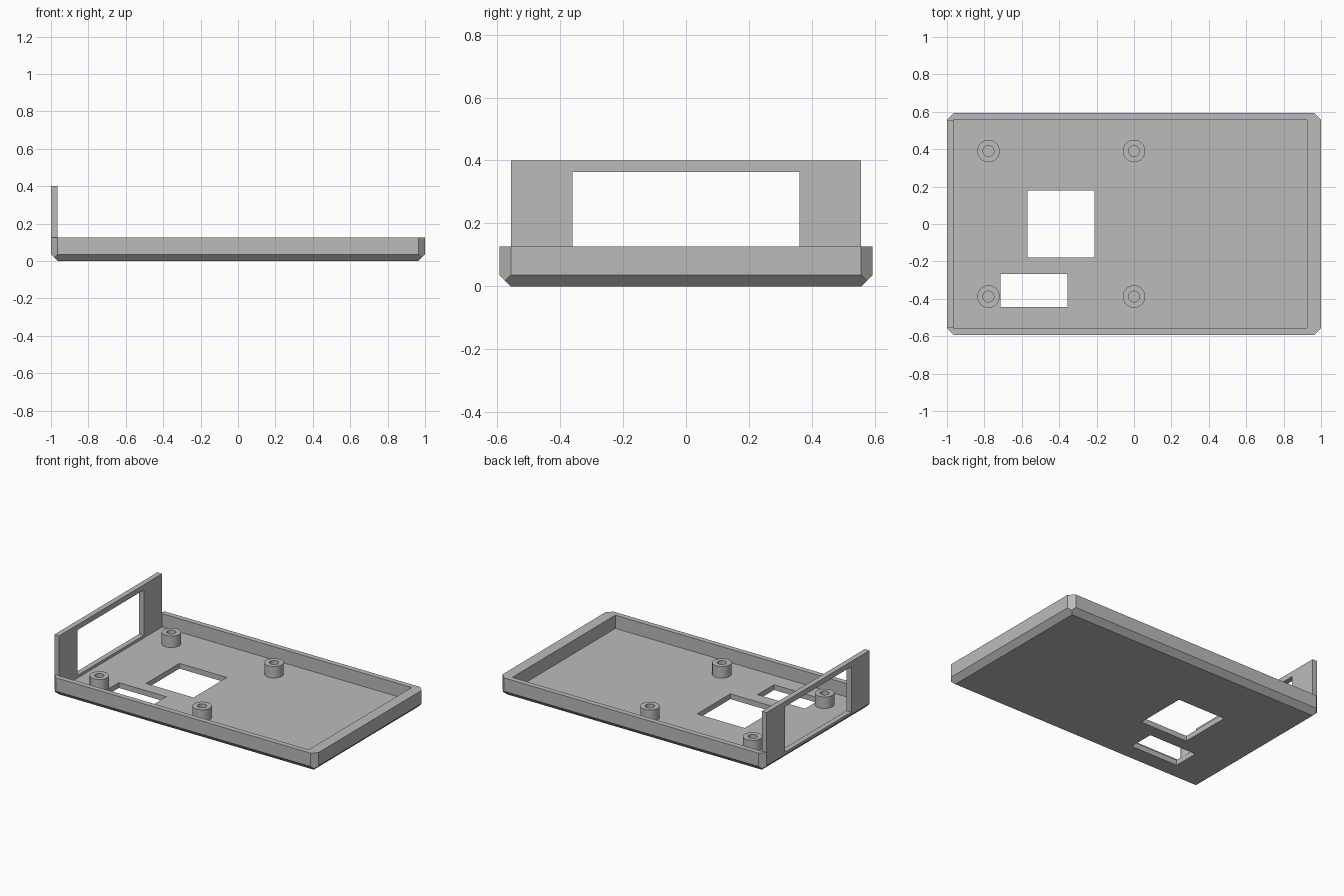
import bpy, bmesh
from math import cos, sin, tau
from mathutils import Vector

if "Cube" in bpy.data.objects:
    bpy.data.objects.remove(bpy.data.objects["Cube"], do_unlink=True)

grey = bpy.data.materials.new("plain grey")
grey.use_nodes = True
grey.diffuse_color = (0.5, 0.5, 0.5, 1)
grey.node_tree.nodes["Principled BSDF"].inputs["Base Color"].default_value = grey.diffuse_color

HALF_X, HALF_Y = 1.0, 0.593
RIM, FLOOR, CHAMFER = 0.127, 0.036, 0.036
TOP, SILL = 0.4, 0.054
INNER_X = -HALF_X + CHAMFER
INNER_Y = HALF_Y - CHAMFER


def finish(name, bm):
    bmesh.ops.recalc_face_normals(bm, faces=bm.faces)
    mesh = bpy.data.meshes.new(name)
    bm.to_mesh(mesh)
    bm.free()
    mesh.materials.append(grey)
    obj = bpy.data.objects.new(name, mesh)
    bpy.context.collection.objects.link(obj)
    return obj


def box_mesh(x0, x1, y0, y1, z0, z1):
    bm = bmesh.new()
    bmesh.ops.create_cube(bm, size=1)
    for v in bm.verts:
        v.co = (x1 if v.co.x > 0 else x0,
                y1 if v.co.y > 0 else y0,
                z1 if v.co.z > 0 else z0)
    return bm


def slice_off(bm, point, normal):
    cut = bmesh.ops.bisect_plane(bm, geom=bm.verts[:] + bm.edges[:] + bm.faces[:],
                                 plane_co=point, plane_no=normal, clear_outer=True)
    edges = [e for e in cut["geom_cut"] if isinstance(e, bmesh.types.BMEdge)]
    bmesh.ops.contextual_create(bm, geom=edges)


def cut_box(obj, *bounds):
    cutter = finish("cutter", box_mesh(*bounds))
    cutter.hide_render = True
    mod = obj.modifiers.new("cut", "BOOLEAN")
    mod.operation, mod.solver, mod.object = "DIFFERENCE", "EXACT", cutter
    bpy.context.view_layer.objects.active = obj
    bpy.ops.object.modifier_apply(modifier=mod.name)
    bpy.data.objects.remove(cutter, do_unlink=True)


# Tray body with chamfered upright corners and bottom edges
bm = box_mesh(-HALF_X, HALF_X, -HALF_Y, HALF_Y, 0, RIM)
for sx in (-1, 1):
    for sy in (-1, 1):
        slice_off(bm, Vector((sx * (HALF_X - CHAMFER), sy * HALF_Y, 0)), Vector((sx, sy, 0)))
for s in (-1, 1):
    slice_off(bm, Vector((s * HALF_X, 0, CHAMFER)), Vector((s, 0, -1)))
    slice_off(bm, Vector((0, s * HALF_Y, CHAMFER)), Vector((0, s, -1)))
tray = finish("tray", bm)

# Hollow, floor openings and lower part of the end window
cut_box(tray, INNER_X, 0.925, -INNER_Y, INNER_Y, FLOOR, 0.5)
cut_box(tray, -0.57, -0.21, -0.18, 0.18, -0.1, 0.1)
cut_box(tray, -0.715, -0.355, -0.445, -0.267, -0.1, 0.1)
cut_box(tray, -1.1, -0.95, -0.36, 0.36, SILL, 0.5)

# Tall end panel around the window
finish("panel_front_post", box_mesh(-HALF_X, INNER_X, -INNER_Y, -0.36, RIM, TOP))
finish("panel_back_post", box_mesh(-HALF_X, INNER_X, 0.36, INNER_Y, RIM, TOP))
finish("panel_header", box_mesh(-HALF_X, INNER_X, -0.36, 0.36, 0.364, TOP))


# Hollow round standoffs
def standoff(name, x, y, sides=40):
    bm = bmesh.new()
    profile = [(0.06, FLOOR), (0.06, 0.115), (0.029, 0.115), (0.029, FLOOR + 0.001)]
    rings = [[bm.verts.new((x + r * cos(tau * i / sides), y + r * sin(tau * i / sides), z))
              for i in range(sides)] for r, z in profile]
    for a, b in zip(rings, rings[1:]):
        for i in range(sides):
            j = (i + 1) % sides
            bm.faces.new((a[i], a[j], b[j], b[i]))
    bm.faces.new(rings[-1])
    obj = finish(name, bm)
    bpy.ops.object.select_all(action="DESELECT")
    obj.select_set(True)
    bpy.context.view_layer.objects.active = obj
    bpy.ops.object.shade_smooth_by_angle(angle=0.6)


for side, x in (("right", -0.778), ("middle", 0.0)):
    for end, y in (("front", -0.388), ("back", 0.39)):
        standoff(f"standoff_{end}_{side}", x, y)
